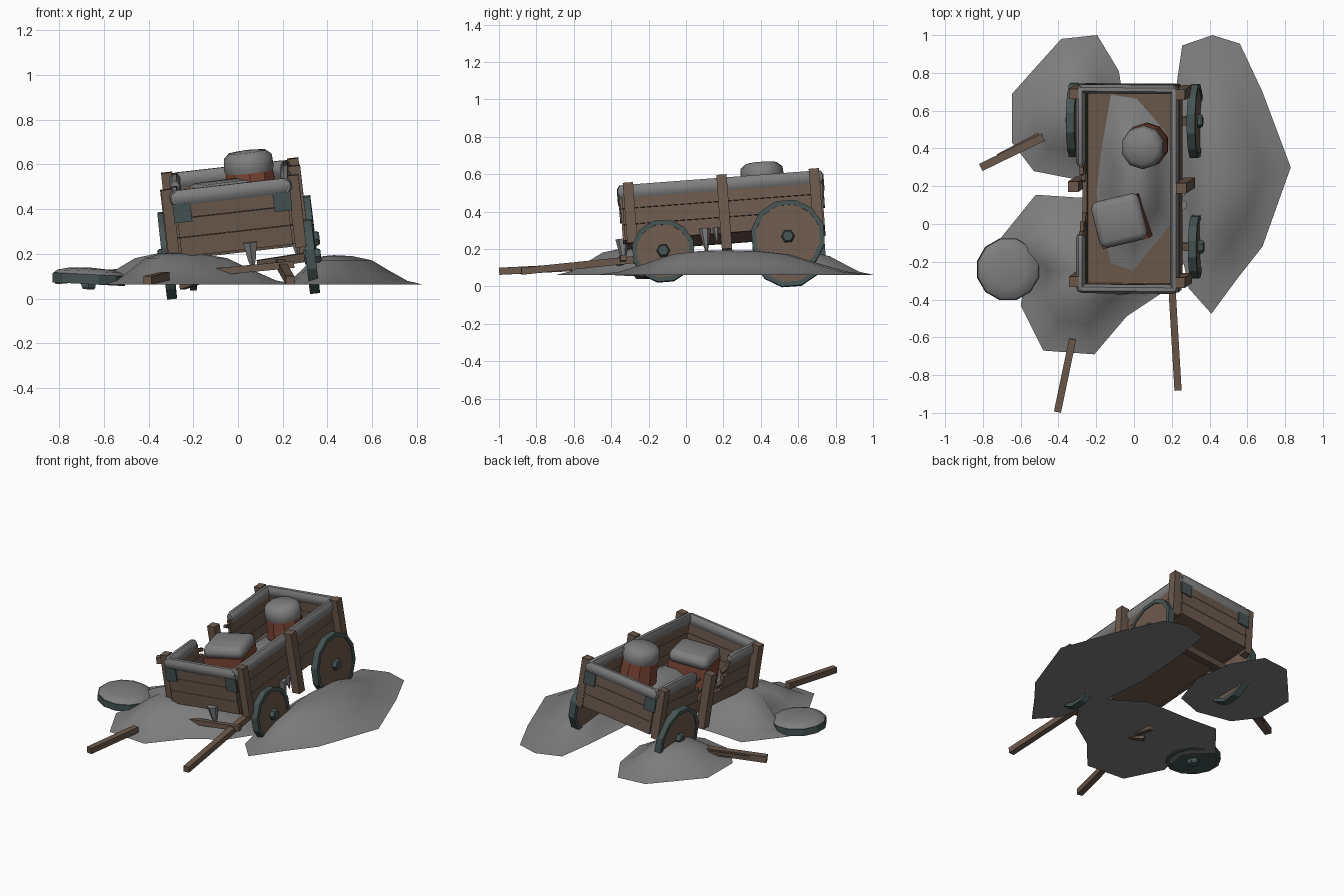
import bpy, bmesh, math
from mathutils import Matrix, Vector

if "Cube" in bpy.data.objects:
    bpy.data.objects.remove(bpy.data.objects["Cube"])

def material(name, rgb):
    m = bpy.data.materials.new(name)
    m.diffuse_color = (*rgb, 1)
    m.use_nodes = True
    m.node_tree.nodes["Principled BSDF"].inputs["Base Color"].default_value = m.diffuse_color
    return m

WOOD = material("weathered_wood", (.15, .1, .073))
DARK = material("dark_wood", (.11, .075, .055))
IRON = material("cold_iron", (.06, .088, .088))
RED = material("red_cargo", (.2, .06, .037))
SNOW = material("grey_snow", (.21, .21, .212))

# Tilted frame of the sunken wagon: floor centre is the origin
W = (Matrix.Translation((-.003, .205, .256)) @ Matrix.Rotation(math.radians(4.3), 4, 'X')
     @ Matrix.Rotation(math.radians(-6.5), 4, 'Y'))
I = Matrix.Identity(4)
T = Matrix.Translation

def finish(name, bm, mat, mtx, smooth=None):
    bmesh.ops.recalc_face_normals(bm, faces=bm.faces[:])
    bm.transform(mtx)
    me = bpy.data.meshes.new(name)
    bm.to_mesh(me)
    bm.free()
    me.materials.append(mat)
    if smooth:
        me.shade_smooth()
        me.set_sharp_from_angle(angle=math.radians(smooth))
    ob = bpy.data.objects.new(name, me)
    bpy.context.collection.objects.link(ob)
    return ob

def box(name, size, loc, mat=WOOD, mtx=W, bevel=0, smooth=None, seg=2):
    bm = bmesh.new()
    bmesh.ops.create_cube(bm, size=1)
    bm.transform(Matrix.Diagonal((*size, 1)))
    if bevel:
        bmesh.ops.bevel(bm, geom=bm.edges[:], offset=bevel, segments=seg, affect='EDGES', profile=.5)
    return finish(name, bm, mat, mtx @ T(loc), smooth)

def along(a, b):
    a, b = Vector(a), Vector(b)
    d = b - a
    return T((a + b) / 2) @ d.to_track_quat('Z', 'Y').to_matrix().to_4x4(), d.length

def beam(name, a, b, w, mat=WOOD, mtx=I):
    m, n = along(a, b)
    return box(name, (w, w, n), (0, 0, 0), mat, mtx @ m)

def lathe(name, prof, n, mat, mtx=W, smooth=None):
    bm = bmesh.new()
    rings = [[bm.verts.new((r * math.cos(2 * math.pi * (i + .5) / n), r * math.sin(2 * math.pi * (i + .5) / n), z))
              for i in range(n)] for r, z in prof]
    for p, q in zip(rings, rings[1:]):
        for i in range(n):
            bm.faces.new((p[i], p[(i + 1) % n], q[(i + 1) % n], q[i]))
    bmesh.ops.remove_doubles(bm, verts=bm.verts[:], dist=1e-4)
    return finish(name, bm, mat, mtx, smooth)

def mound(name, poly, peak, base, h, mtx=I):
    bm = bmesh.new()
    rings = []
    for t, f in ((1, 0), (.82, .13), (.62, .47), (.42, .83), (.2, .97)):
        rings.append([bm.verts.new((peak[0] + (x - peak[0]) * t, peak[1] + (y - peak[1]) * t, base + h * f))
                      for x, y in poly])
    n = len(poly)
    for p, q in zip(rings, rings[1:]):
        for i in range(n):
            bm.faces.new((p[i], p[(i + 1) % n], q[(i + 1) % n], q[i]))
    top = bm.verts.new((*peak, base + h))
    for i in range(n):
        bm.faces.new((rings[-1][i], rings[-1][(i + 1) % n], top))
    bm.faces.new(rings[0])
    return finish(name, bm, SNOW, mtx, 60)

def snow_roll(name, x, y, length, axis):
    # flattened bar of snow, taller than wide
    r, n = .038, length / 2
    turn = Matrix.Rotation(math.pi / 2, 4, 'X') if axis == 'Y' else Matrix.Rotation(math.pi / 2, 4, 'Y')
    thin = Matrix.Diagonal((.68, 1, 1, 1)) if axis == 'Y' else Matrix.Diagonal((1, .68, 1, 1))
    lathe(name, [(0, -n), (r * .75, -n), (r, -n + .02), (r, n - .02), (r * .75, n), (0, n)],
          8, SNOW, W @ T((x, y, .263)) @ thin @ turn, 50)

# Floor and plank walls
box("floor", (.5, 1.05, .02), (0, 0, .012))
H, HX, HY = .084, .25, .53
for k in range(3):
    z = .042 + k * .086
    box("right_plank", (.022, 1.06, H), (HX, 0, z))
    for s in (-1, 1):
        box("end_plank", (.5, .022, H), (0, s * HY, z))
    if k == 0:
        box("left_plank", (.022, 1.06, H), (-HX, 0, z))
    else:      # broken gap in the left wall
        a, b = -.19 - .04 * (k - 1), .07 + .04 * (k - 1)
        box("left_plank_front", (.022, a + HY, H), (-HX, (a - HY) / 2, z))
        box("left_plank_rear", (.022, HY - b, H), (-HX, (b + HY) / 2, z))
        beam("plank_splinter", (-HX, a - .01, z), (-HX, a + .05, z - .02), .02, DARK, W)
        beam("plank_splinter", (-HX, b + .01, z), (-HX, b - .04, z + .02), .02, DARK, W)

# Upright posts and iron corner plates
for s in (-1, 1):
    for y in (-.492, .505):
        box("corner_post", (.05, .055, .325), (s * .284, y, .142))
    box("middle_post", (.055, .055, .4 if s > 0 else .36), (s * .29, .01, .108 if s > 0 else .086))
    for e in (-1, 1):
        box("corner_plate", (.08, .008, .085), (s * .225, e * .545, .195), IRON)

# Snow lying on the wall tops
snow_roll("snow_roll_right", HX, 0, 1.09, 'Y')
snow_roll("snow_roll_front", 0, -HY, .52, 'X')
snow_roll("snow_roll_back", 0, HY, .52, 'X')
snow_roll("snow_roll_left_front", -HX, -.395, .3, 'Y')
snow_roll("snow_roll_left_rear", -HX, .335, .42, 'Y')

# Wheels
def wheel(name, r, mtx, hub_out=.06, disc=WOOD):
    a, w = r - .025, .022
    lathe(name + "_rim", [(r, -w), (r, w), (a, w), (a, -w), (r, -w)], 12, IRON, mtx)
    lathe(name + "_disc", [(0, -.016), (a + .003, -.016), (a + .003, .016), (0, .016)], 12, disc, mtx)
    lathe(name + "_hub", [(0, -.03), (.036, -.03), (.036, hub_out * .75), (.028, hub_out), (0, hub_out)], 6, IRON, mtx)

def side(s, y, z):
    return W @ T((s * .322, y, z)) @ Matrix.Rotation(s * math.pi / 2, 4, 'Y')

wheel("rear_right_wheel", .2, side(1, .34, -.053), .042)
wheel("rear_left_wheel", .2, side(-1, .34, -.053), .042)
wheel("front_right_wheel", .17, side(1, -.33, -.08), .045)

# Fallen wheel, capped with snow
F = T((-.667, -.24, .086)) @ Matrix.Rotation(math.radians(3), 4, 'Y')
wheel("fallen_wheel", .169, F @ Matrix.Rotation(math.pi, 4, 'X'), .045, IRON)
lathe("fallen_wheel_snow", [(0, .01), (.16, .01), (.165, .022), (.15, .036), (.1, .047), (0, .053)], 12, SNOW, F, 50)

# Axles and undercarriage
beam("rear_axle", (-.31, .34, -.053), (.31, .34, -.053), .045, DARK, W)
beam("front_axle", (.08, -.33, -.09), (.31, -.33, -.08), .04, DARK, W)
beam("fallen_crossbar", (-.125, -.36, .117), (.25, -.335, .153), .032)
beam("buried_tongue", (-.195, -.455, .12), (-.2, -.07, .05), .03)
beam("buried_stub", (-.12, -.36, .1), (-.25, -.2, .055), .03)

# Shafts, loose plank
beam("right_shaft", (.19, -.15, .156), (.233, -.88, .081), .038)
beam("broken_left_shaft", (-.325, -.61, .1), (-.405, -.995, .081), .038)
beam("loose_plank", (-.48, .46, .116), (-.81, .3, .086), .042)
beam("plank_sliver", (-.5, .475, .116), (-.72, .36, .096), .022, DARK)

# Cargo: snowy barrel and crate in a drift
B = W @ T((.087, .226, .02))
lathe("barrel", [(0, 0), (.095, 0), (.116, .09), (.12, .15), (.11, .28), (0, .28)], 10, RED, B)
lathe("barrel_snow", [(0, .25), (.106, .25), (.117, .285), (.113, .335), (.085, .358), (0, .366)], 10, SNOW, B, 50)
C = W @ T((-.045, -.177, .02)) @ Matrix.Rotation(math.radians(14), 4, 'Z')
box("crate", (.25, .24, .2), (0, 0, .1), RED, C)
box("crate_snow", (.262, .25, .085), (0, .008, .225), SNOW, C, .036, 50)
mound("wagon_drift", [(-.12, .49), (.02, .47), (.17, .3), (.21, .15), (.21, -.2), (0, -.46), (-.12, -.42),
                      (-.2, -.05), (-.17, .2)], (.02, .02), .02, .15, W)

# Icicles hanging below the body
for x, y, n, r in ((.262, -.1, .115, .031), (.262, -.04, .06, .018), (.06, -.545, .11, .036), (-.26, .2, .1, .024)):
    lathe("icicle", [(0, .03), (r, .03), (r * .55, -n * .45), (0, -n)], 6, SNOW, W @ T((x, y, 0)))

# Ground drifts around the wheels
G = .062
mound("right_drift", [(.255, .945), (.415, 1.0), (.56, .955), (.68, .7), (.83, .3), (.68, -.12), (.55, -.285),
                      (.41, -.475), (.29, -.34), (.22, 0), (.19, .35), (.22, .7)], (.43, .22), G, .132)
mound("rear_left_drift", [(-.385, .98), (-.195, 1.0), (-.08, .81), (-.04, .55), (-.12, .3), (-.3, .235),
                          (-.53, .28), (-.645, .43), (-.645, .69), (-.52, .83)], (-.32, .6), G, .12)
mound("front_left_drift", [(-.52, .155), (-.3, .14), (0, .14), (.22, .0), (.27, -.2), (.17, -.35), (-.04, -.49),
                           (-.21, -.69), (-.48, -.67), (-.6, -.43), (-.56, -.22), (-.71, -.08)],
      (-.28, -.27), G, .143)
